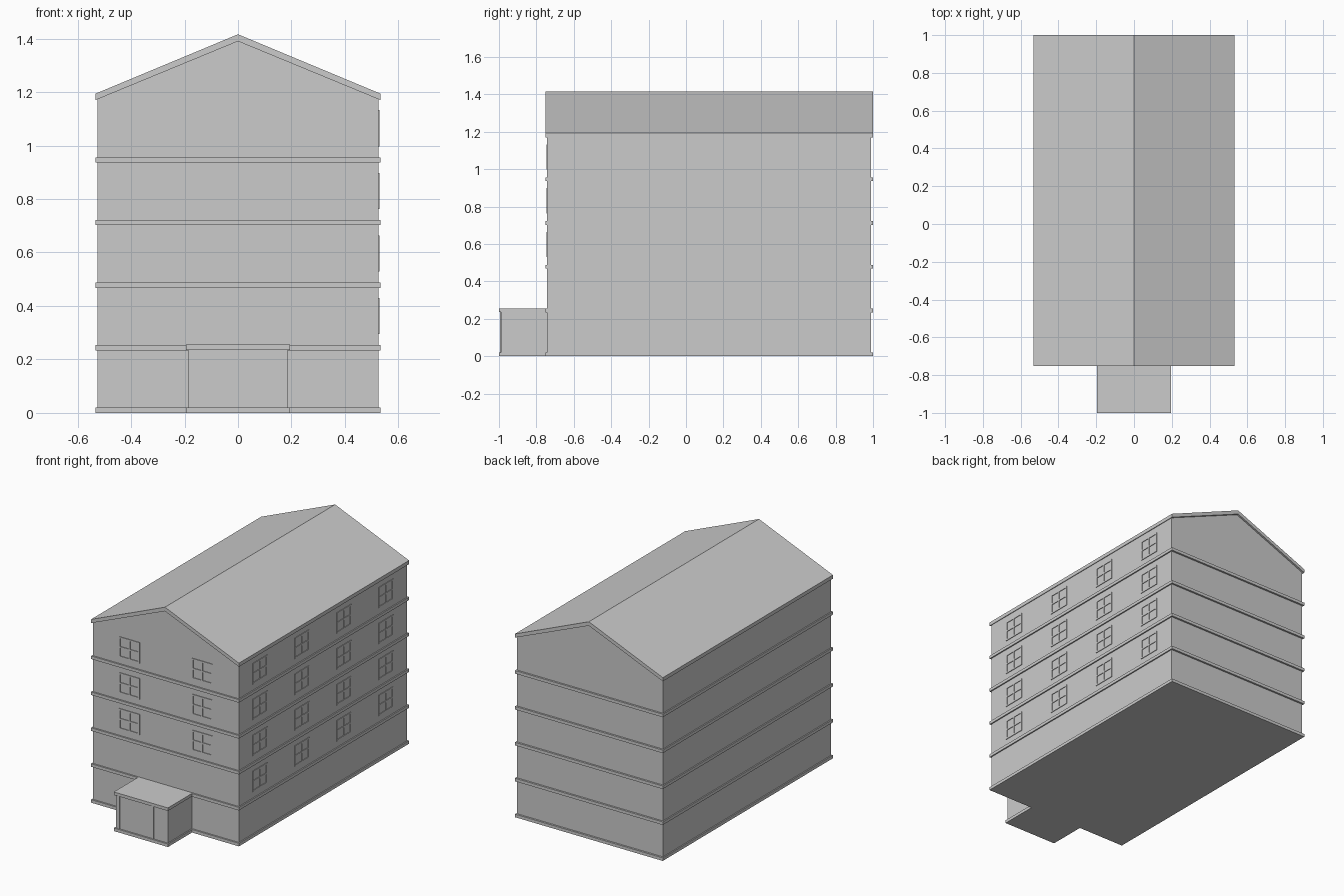
import bpy

if "Cube" in bpy.data.objects:
    bpy.data.objects.remove(bpy.data.objects["Cube"])

X, Y0, Y1 = 0.525, -0.742, 0.988      # wall planes
RX, RY0, RY1 = 0.533, -0.752, 1.0     # band and roof outline
STOREY = 0.234


def mesh_object(name, verts, faces):
    me = bpy.data.meshes.new(name)
    me.from_pydata(verts, [], faces)
    me.update()
    ob = bpy.data.objects.new(name, me)
    bpy.context.collection.objects.link(ob)
    return ob


def prism(name, profile, y0, y1):
    """Extrude an anticlockwise (x, z) outline along y."""
    n = len(profile)
    verts = [(x, y, z) for y in (y0, y1) for x, z in profile]
    faces = [tuple(range(n)), tuple(range(2 * n - 1, n - 1, -1))]
    faces += [(i, i + n, (i + 1) % n + n, (i + 1) % n) for i in range(n)]
    return mesh_object(name, verts, faces)


def box(name, x0, x1, y0, y1, z0, z1):
    return prism(name, [(x0, z0), (x1, z0), (x1, z1), (x0, z1)], y0, y1)


def window(name, axis, centre, z0):
    """Thin frame with a cross of glazing bars on the front or right wall."""
    w, h, b, d = 0.15, 0.135, 0.01, 0.004
    a0, a1, z1 = centre - w / 2, centre + w / 2, z0 + h
    zm = (z0 + z1) / 2
    bars = [(a, a + b, z0, z1) for a in (a0, centre - b / 2, a1 - b)]
    bars += [(s + b, e, z, z + b) for z in (z0, zm - b / 2, z1 - b)
             for s, e in ((a0, centre - b / 2), (centre - b / 2, a1 - b))]
    for i, (s, e, lo, hi) in enumerate(bars):
        if axis == "front":
            box(f"{name}_bar_{i}", s, e, Y0 - d, Y0, lo, hi)
        else:
            box(f"{name}_bar_{i}", X, X + d, s, e, lo, hi)


# Walls with gable ends
prism("walls", [(-X, 0.01), (X, 0.01), (X, 1.18), (0, 1.395), (-X, 1.18)], Y0, Y1)

# Pitched roof slab
prism("roof", [(-RX, 1.17), (0, 1.39), (RX, 1.17),
               (RX, 1.194), (0, 1.416), (-RX, 1.194)], RY0, RY1)

# Plinth and floor bands
for i in range(5):
    box(f"floor_band_{i}", -RX, RX, RY0, RY1, i * STOREY, i * STOREY + 0.02)

# Entrance porch
box("porch_walls", -0.187, 0.187, -0.99, Y0, 0.01, 0.245)
box("porch_base", -0.195, 0.195, -1.0, RY0, 0, 0.02)
box("porch_roof", -0.195, 0.195, -1.0, RY0, 0.235, 0.255)
for i, x in enumerate((-0.165, 0.08)):
    box(f"door_post_{i}", x - 0.006, x + 0.006, -0.994, -0.99, 0.02, 0.235)

# Windows on the right wall and on the front
for floor in range(1, 5):
    z = 0.295 + (floor - 1) * STOREY
    for k in range(4):
        window(f"right_window_{floor}_{k}", "right", Y0 + (k + 0.5) * (Y1 - Y0) / 4, z)
    if floor > 1:
        for k, x in enumerate((-0.262, 0.262)):
            window(f"front_window_{floor}_{k}", "front", x, z)
